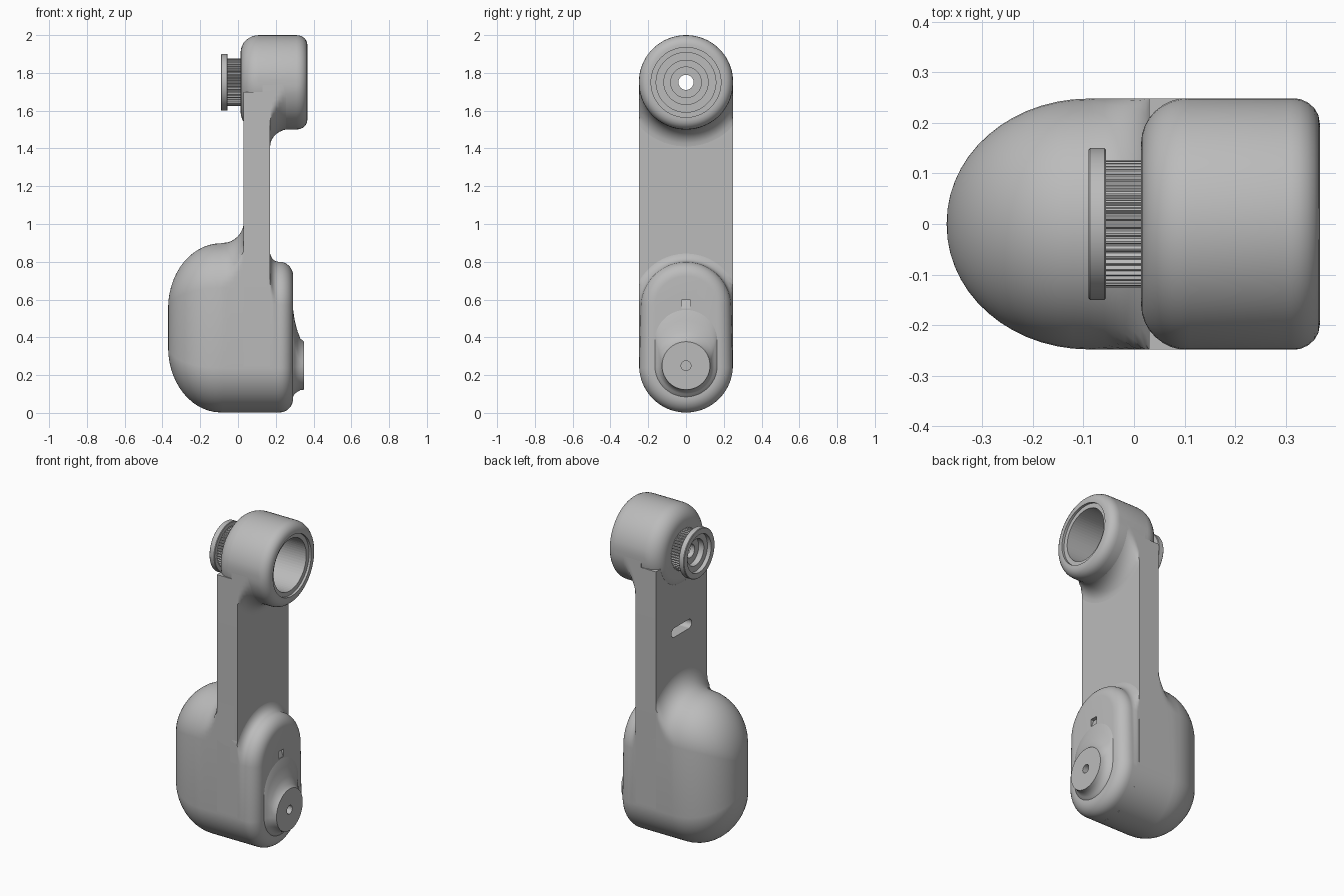
import bpy
import math

if "Cube" in bpy.data.objects:
    bpy.data.objects.remove(bpy.data.objects["Cube"])

HALF = 0.248      # half width of arm, body and head
LOW, HEAD = 0.25, 1.75   # heights of the lower and upper pivots

grey = bpy.data.materials.new("satin grey")
grey.use_nodes = True
COLOUR = (0.5, 0.5, 0.5, 1)
grey.diffuse_color = COLOUR
grey.node_tree.nodes["Principled BSDF"].inputs["Base Color"].default_value = COLOUR


def make(name, verts, faces):
    mesh = bpy.data.meshes.new(name)
    mesh.from_pydata(verts, [], faces)
    mesh.materials.append(grey)
    obj = bpy.data.objects.new(name, mesh)
    bpy.context.collection.objects.link(obj)
    return obj


def loft(name, sections, n=64, ribs=0):
    """Skin slots along x; each is (x, lower radius, upper radius, lower z, upper z)."""
    verts, faces = [], []
    for x, r_lo, r_hi, z_lo, z_hi in sections:
        for i in range(n):
            a = 2 * math.pi * (i + 0.5) / n
            up = i < n // 2
            r = r_hi if up else r_lo
            r -= ribs * (i % 4 > 1)
            y = max(-HALF, min(HALF, r * math.cos(a)))
            verts.append((x, y, (z_hi if up else z_lo) + r * math.sin(a)))
    for s in range(len(sections) - 1):
        for i in range(n):
            j = (i + 1) % n
            faces.append((s * n + i, s * n + j, s * n + n + j, s * n + n + i))
    faces.append(tuple(reversed(range(n))))
    last = (len(sections) - 1) * n
    faces.append(tuple(range(last, last + n)))
    return make(name, verts, faces)


def turned(name, profile, z, **kw):
    return loft(name, [(x, r, r, z, z) for x, r in profile], **kw)


def quarter(x0, r0, x1, r1, steps=8):
    """Quarter ellipse that leaves (x0, r0) along r and reaches (x1, r1) along x."""
    out = []
    for k in range(steps + 1):
        t = math.pi / 2 * k / steps
        out.append((x1 + (x0 - x1) * math.cos(t), r0 + (r1 - r0) * math.sin(t)))
    return out


def cut(obj, cutter):
    mod = obj.modifiers.new("cut", "BOOLEAN")
    mod.object = cutter
    mod.operation = "DIFFERENCE"
    mod.solver = "EXACT"
    cutter.hide_render = True
    cutter.hide_viewport = True
    cutter.display_type = "WIRE"


# Domed lower housing, flaring up into the arm
sections = []
for x, r in quarter(-0.37, 0.003, -0.09, HALF, 14):
    spread = 0.1 + 0.1 * r / HALF
    sections.append((x, r, r, 0.45 - spread, 0.45 + spread))
for x, r in reversed(quarter(0.032, 0.37, -0.08, HALF + 0.002)):
    sections.append((x, HALF, r, LOW, 0.65))
sections.append((0.15, HALF, 0.37, LOW, 0.65))
housing = loft("lower_housing", sections)

# Flat arm between the two pivots
arm = make("arm", [], [])
outline = [(HALF * math.cos(a), LOW + HALF * math.sin(a))
           for a in (math.pi + math.pi * k / 32 for k in range(33))]
outline += [(HALF, 1.7), (-HALF, 1.7)]
n = len(outline)
arm.data.from_pydata(
    [(x, y, z) for x in (0.03, 0.17) for y, z in outline], [],
    [tuple(reversed(range(n))), tuple(range(n, 2 * n))]
    + [(i, (i + 1) % n, n + (i + 1) % n, n + i) for i in range(n)])

# Raised boss on the lower left side with a rounded rim
boss_top = 0.56
sections = [(0.12, HALF, 0.3, LOW, boss_top)]
sections += [(x, HALF, r, LOW, boss_top) for x, r in quarter(0.168, 0.3, 0.215, 0.24, 6)]
sections += [(x, r + 0.008, r, LOW, boss_top)
             for x, r in reversed(quarter(0.292, 0.165, 0.22, 0.24))]
boss = loft("lower_boss", sections)

# Round pad standing on a flared neck
pad = loft("pivot_pad", [(0.27, 0.18, 0.18, LOW, 0.42), (0.292, 0.165, 0.165, LOW, 0.38),
                         (0.3, 0.15, 0.15, LOW, 0.34), (0.315, 0.138, 0.138, LOW, 0.295),
                         (0.33, 0.13, 0.13, LOW, 0.264), (0.35, 0.127, 0.127, LOW, LOW)])

# Round head and the fillet under it
head = turned("head", quarter(0.014, 0.16, 0.11, 0.25)
              + list(reversed(quarter(0.367, 0.2, 0.31, 0.25, 5))), HEAD)
sections = [(0.13, HALF, HALF, HEAD, HEAD)]
sections = [(0.13, 0.34, HALF, HEAD, HEAD)]
sections += [(x, r, HALF, HEAD, HEAD) for x, r in quarter(0.17, 0.34, 0.28, 0.247)]
fillet = loft("head_fillet", sections)

# Ribbed collar and flange of the knob
collar = turned("ribbed_collar", [(-0.06, 0.125), (0.03, 0.125)], HEAD, n=192, ribs=0.007)
flange = turned("knob_flange", [(-0.09, 0.147), (-0.087, 0.15), (-0.058, 0.15), (-0.055, 0.147)], HEAD)

# Stepped bore through head and knob
bore = turned("bore_cutter", [
    (-0.2, 0.115), (-0.065, 0.115), (-0.065, 0.08), (-0.03, 0.08), (-0.03, 0.04),
    (0.0, 0.04), (0.0, 0.081), (0.04, 0.081), (0.04, 0.117), (0.075, 0.117),
    (0.075, 0.158), (0.352, 0.158), (0.352, 0.185), (0.5, 0.185)], HEAD)
for part in (head, arm, fillet, collar, flange):
    cut(part, bore)

# Slot in the arm, small window in the boss, pin hole in the pad
slot = loft("slot_cutter", [(-0.1, 0.028, 0.028, -0.07, 0.07), (0.1, 0.028, 0.028, -0.07, 0.07)], n=32)
slot.rotation_euler.x = math.pi / 2
slot.location.z = 1.26
cut(arm, slot)

bpy.ops.mesh.primitive_cube_add(size=1, location=(0.3, 0, 0.575))
window = bpy.context.object
window.name = "window_cutter"
window.scale = (0.08, 0.05, 0.045)
cut(boss, window)

pin = turned("pin_cutter", [(0.31, 0.026), (0.4, 0.026)], LOW, n=32)
cut(pad, pin)

# Smooth shading with crisp edges
bpy.ops.object.select_all(action="DESELECT")
for part in (housing, arm, boss, pad, head, fillet, collar, flange):
    part.select_set(True)
bpy.context.view_layer.objects.active = housing
bpy.ops.object.shade_smooth_by_angle(angle=math.radians(35))
